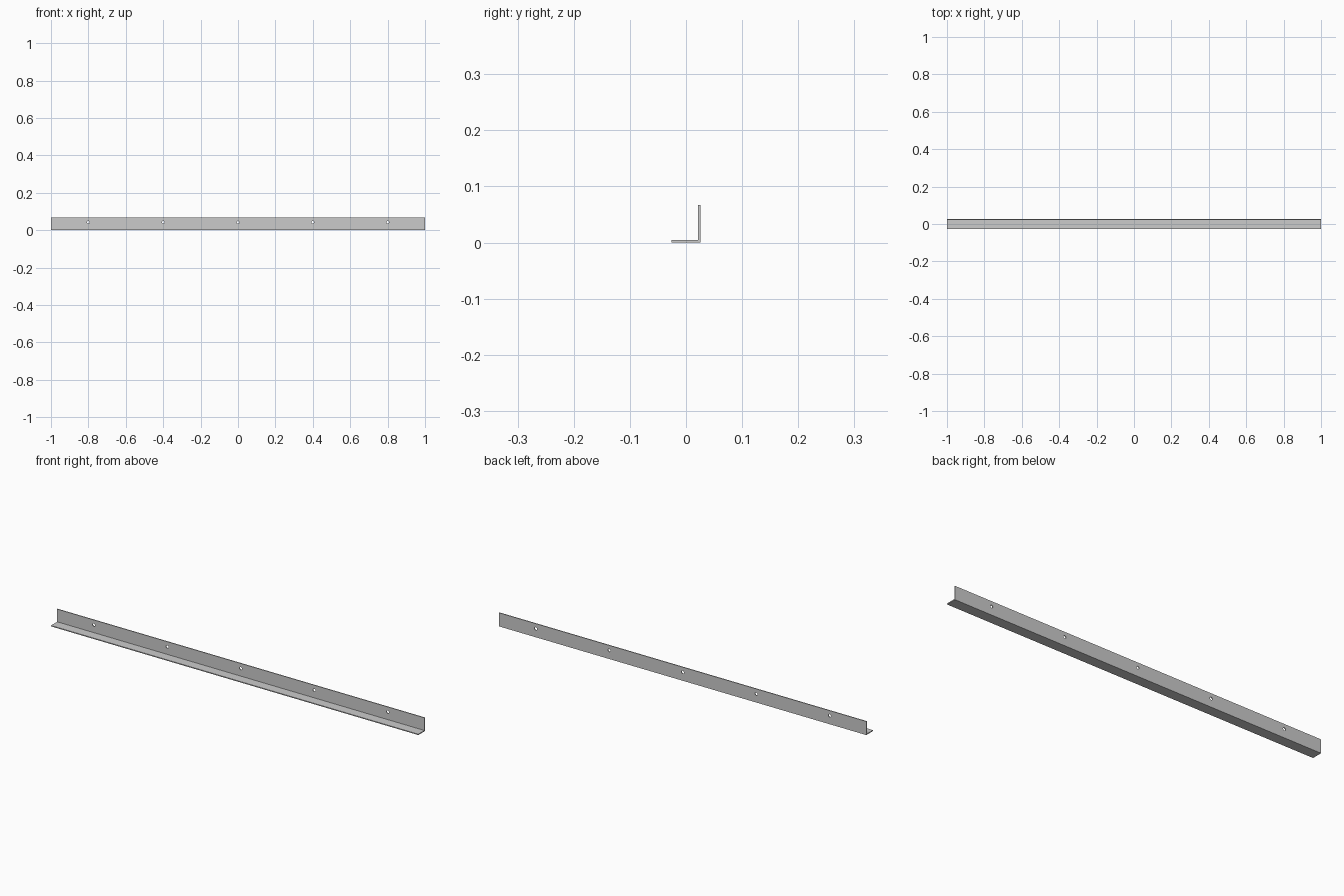
import bpy, bmesh, math
from mathutils import Matrix

if "Cube" in bpy.data.objects:
    bpy.data.objects.remove(bpy.data.objects["Cube"])

LENGTH = 2.0
DEPTH, HEIGHT, THICK = 0.052, 0.067, 0.0045
HOLE_Z, HOLE_R = 0.042, 0.007
HOLE_X = [-0.8, -0.4, 0.0, 0.4, 0.8]


def add_object(name, bm):
    bmesh.ops.recalc_face_normals(bm, faces=bm.faces)
    mesh = bpy.data.meshes.new(name)
    bm.to_mesh(mesh)
    bm.free()
    obj = bpy.data.objects.new(name, mesh)
    bpy.context.collection.objects.link(obj)
    return obj


# L-shaped profile extruded along x
half = DEPTH / 2
profile = [(-half, 0), (half, 0), (half, HEIGHT), (half - THICK, HEIGHT),
           (half - THICK, THICK), (-half, THICK)]
bm = bmesh.new()
face = bm.faces.new([bm.verts.new((-LENGTH / 2, y, z)) for y, z in profile])
ext = bmesh.ops.extrude_face_region(bm, geom=[face])
verts = [g for g in ext["geom"] if isinstance(g, bmesh.types.BMVert)]
bmesh.ops.translate(bm, verts=verts, vec=(LENGTH, 0, 0))
angle_bar = add_object("angle_bar", bm)

# Row of round screw holes through the upright leg
bm = bmesh.new()
for x in HOLE_X:
    place = Matrix.Translation((x, half - THICK / 2, HOLE_Z)) @ Matrix.Rotation(math.pi / 2, 4, 'X')
    bmesh.ops.create_cone(bm, cap_ends=True, segments=24, radius1=HOLE_R,
                          radius2=HOLE_R, depth=THICK * 4, matrix=place)
cutter = add_object("hole_cutter", bm)
cutter.hide_render = True

holes = angle_bar.modifiers.new("holes", 'BOOLEAN')
holes.operation = 'DIFFERENCE'
holes.solver = 'EXACT'
holes.object = cutter

# Apply the holes, then remove the cutter
bpy.context.view_layer.objects.active = angle_bar
angle_bar.select_set(True)
bpy.ops.object.modifier_apply(modifier="holes")
bpy.data.objects.remove(cutter, do_unlink=True)
bpy.ops.object.shade_smooth_by_angle(angle=math.radians(30))
